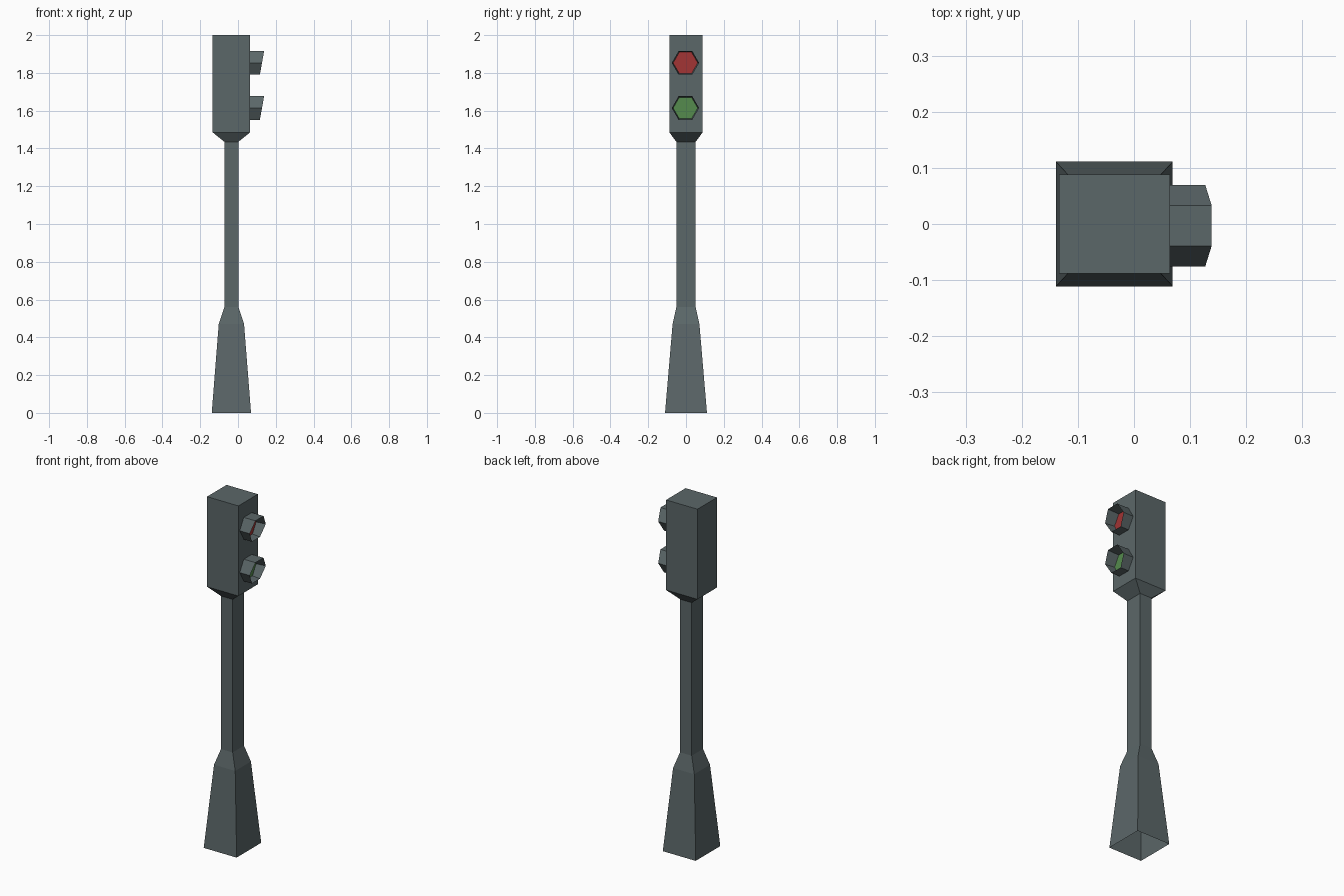
import bpy, bmesh, math

if "Cube" in bpy.data.objects:
    bpy.data.objects.remove(bpy.data.objects["Cube"])

def material(name, rgb):
    m = bpy.data.materials.new(name)
    m.diffuse_color = (*rgb, 1)
    m.use_nodes = True
    m.node_tree.nodes["Principled BSDF"].inputs["Base Color"].default_value = m.diffuse_color
    return m

GREY = material("slate grey", (0.105, 0.135, 0.14))
RED = material("lamp red", (0.36, 0.035, 0.035))
GREEN = material("lamp green", (0.09, 0.26, 0.075))

def loft(name, rings, mats, cap_start=False, cap_end=False, end_mat=0):
    """Join successive rings of points with quads, optionally capping the ends."""
    bm = bmesh.new()
    loops = [[bm.verts.new(p) for p in ring] for ring in rings]
    n = len(loops[0])
    for a, b in zip(loops, loops[1:]):
        for i in range(n):
            j = (i + 1) % n
            bm.faces.new((a[i], a[j], b[j], b[i]))
    if cap_start:
        bm.faces.new(loops[0][::-1])
    if cap_end:
        bm.faces.new(loops[-1]).material_index = end_mat
    me = bpy.data.meshes.new(name)
    bm.to_mesh(me)
    bm.free()
    for m in mats:
        me.materials.append(m)
    ob = bpy.data.objects.new(name, me)
    bpy.context.collection.objects.link(ob)
    return ob

def rect(z, hx, hy, cx=-0.035):
    return [(cx + sx * hx, sy * hy, z) for sx, sy in ((-1, -1), (1, -1), (1, 1), (-1, 1))]

# Post and signal box: one square-section profile, open underneath
profile = [(0, 0.104, 0.111), (0.47, 0.067, 0.071), (0.56, 0.037, 0.051),
           (1.435, 0.037, 0.051), (1.485, 0.099, 0.088), (2.0, 0.099, 0.088)]
loft("post_and_signal_box", [rect(*p) for p in profile], [GREY], cap_end=True)

# Hexagonal visors with slanted rims and recessed lamps
def hexagon(zc, r, x, slant=0.0):
    pts = []
    for k in range(6):
        a = k * math.pi / 3
        dz = r * math.sin(a)
        pts.append((x + slant * dz, -0.003 + r * math.cos(a), zc + dz))
    return pts

for name, zc, lamp in (("red", 1.853, RED), ("green", 1.614, GREEN)):
    loft(name + "_lamp_and_visor",
         [hexagon(zc, 0.0725, 0.063), hexagon(zc, 0.0725, 0.127, 0.18),
          hexagon(zc, 0.065, 0.071)],
         [GREY, lamp], cap_end=True, end_mat=1)
